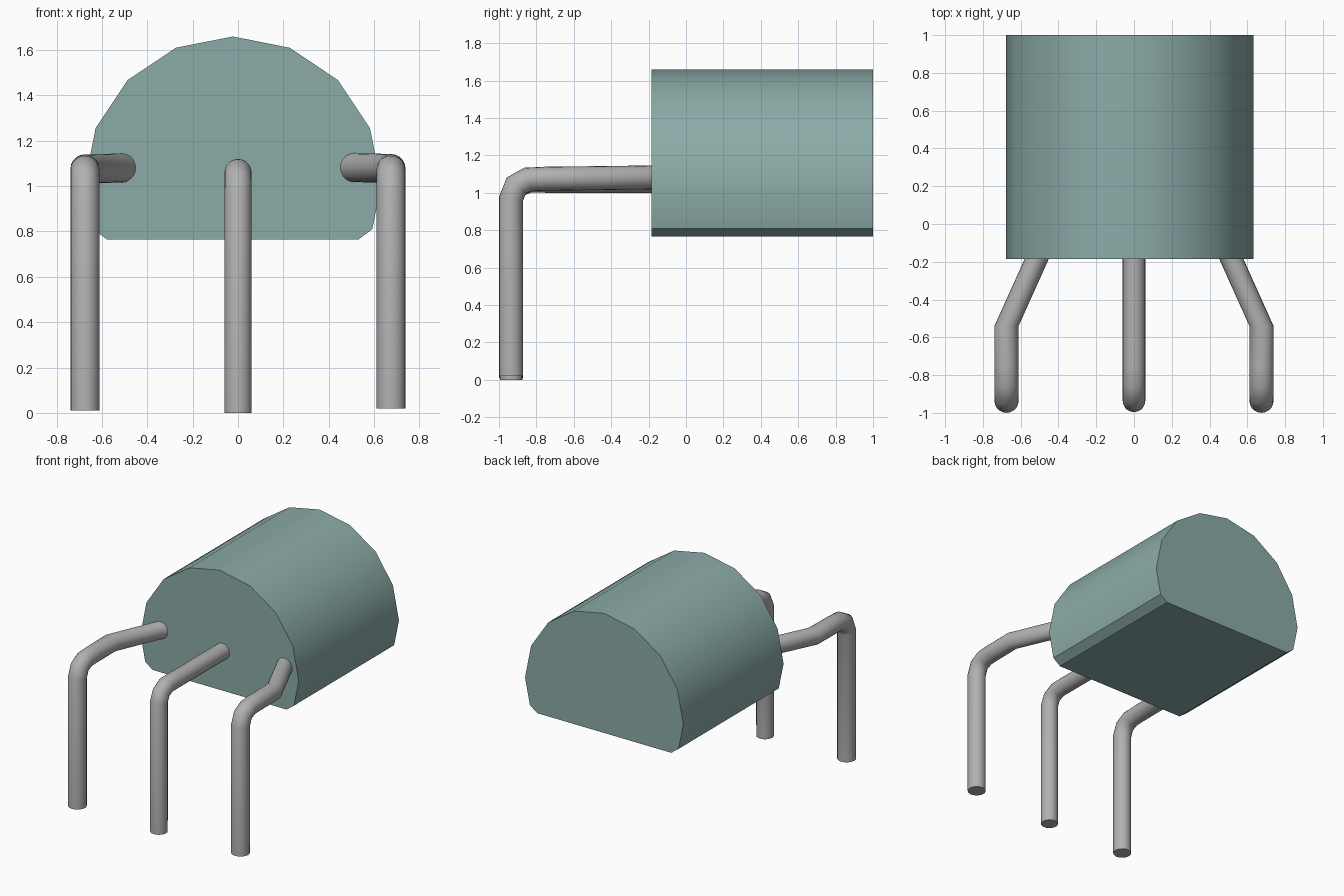
import bpy
import bmesh
from math import cos, sin, pi, radians
from mathutils import Vector

cube = bpy.data.objects.get("Cube")
if cube:
    bpy.data.objects.remove(cube, do_unlink=True)


def material(name, colour):
    mat = bpy.data.materials.new(name)
    mat.use_nodes = True
    mat.diffuse_color = (*colour, 1)
    mat.node_tree.nodes["Principled BSDF"].inputs["Base Color"].default_value = (*colour, 1)
    return mat


def loft(name, rings, mat, angle):
    """Skin a list of equal closed rings, cap both ends and smooth by angle."""
    bm = bmesh.new()
    loops = [[bm.verts.new(p) for p in ring] for ring in rings]
    count = len(loops[0])
    for a, b in zip(loops, loops[1:]):
        for i in range(count):
            j = (i + 1) % count
            bm.faces.new((a[i], a[j], b[j], b[i]))
    bm.faces.new(loops[0])
    bm.faces.new(loops[-1])
    bmesh.ops.recalc_face_normals(bm, faces=bm.faces)
    mesh = bpy.data.meshes.new(name)
    bm.to_mesh(mesh)
    bm.free()
    mesh.materials.append(mat)
    obj = bpy.data.objects.new(name, mesh)
    bpy.context.collection.objects.link(obj)
    bpy.ops.object.select_all(action='DESELECT')
    obj.select_set(True)
    bpy.context.view_layer.objects.active = obj
    bpy.ops.object.shade_smooth_by_angle(angle=radians(angle))
    return obj


body_green = material("grey green", (0.26, 0.41, 0.39))
metal_grey = material("metal grey", (0.44, 0.44, 0.44))

# Body: round-topped profile with a flat, bevelled underside
RADIUS, CENTRE_X, CENTRE_Z = 0.655, -0.023, 1.005
half = [(RADIUS * sin(i * pi / 8), CENTRE_Z + RADIUS * cos(i * pi / 8)) for i in range(5)]
half += [(0.615, 0.81), (0.555, 0.765)]
profile = half + [(-x, z) for x, z in reversed(half[1:])]
loft("body", [[(CENTRE_X + x, y, z) for x, z in profile] for y in (-0.185, 1.0)],
     body_green, 30)


# Legs: round wire rising from the ground, bending back and joining the body
def leg(name, x, x_end, foot, lift, radius):
    # each station: x, y, z, tilt of the cross-section, stretch at the bend
    stations = [
        (x, -0.935, foot, 0, 1),
        (x, -0.935, 0.97, 8, 1.02),
        (x, -0.907, 1.028 + lift / 2, 40, 1.04),
        (x, -0.845, 1.06 + lift / 2, 72, 1.03),
        (x, -0.75, 1.06 + lift * 0.7, 90, 1),
        (x, -0.54, 1.06 + lift * 0.8, 90, 1),
        (x_end, -0.185, 1.06 + lift, 90, 1),
    ]
    rings = []
    for px, py, pz, tilt, stretch in stations:
        up = Vector((0, -cos(radians(tilt)), sin(radians(tilt)))) * stretch
        side = Vector((1, 0, 0))
        rings.append([Vector((px, py, pz)) + radius * (side * cos(t) + up * sin(t))
                      for t in (k * pi / 10 for k in range(20))])
    return loft(name, rings, metal_grey, 50)


leg("middle_leg", 0, 0, 0, 0, 0.06)
leg("left_leg", 0.675, 0.515, 0.02, 0.022, 0.064)
leg("right_leg", -0.675, -0.515, 0.01, 0.02, 0.064)
